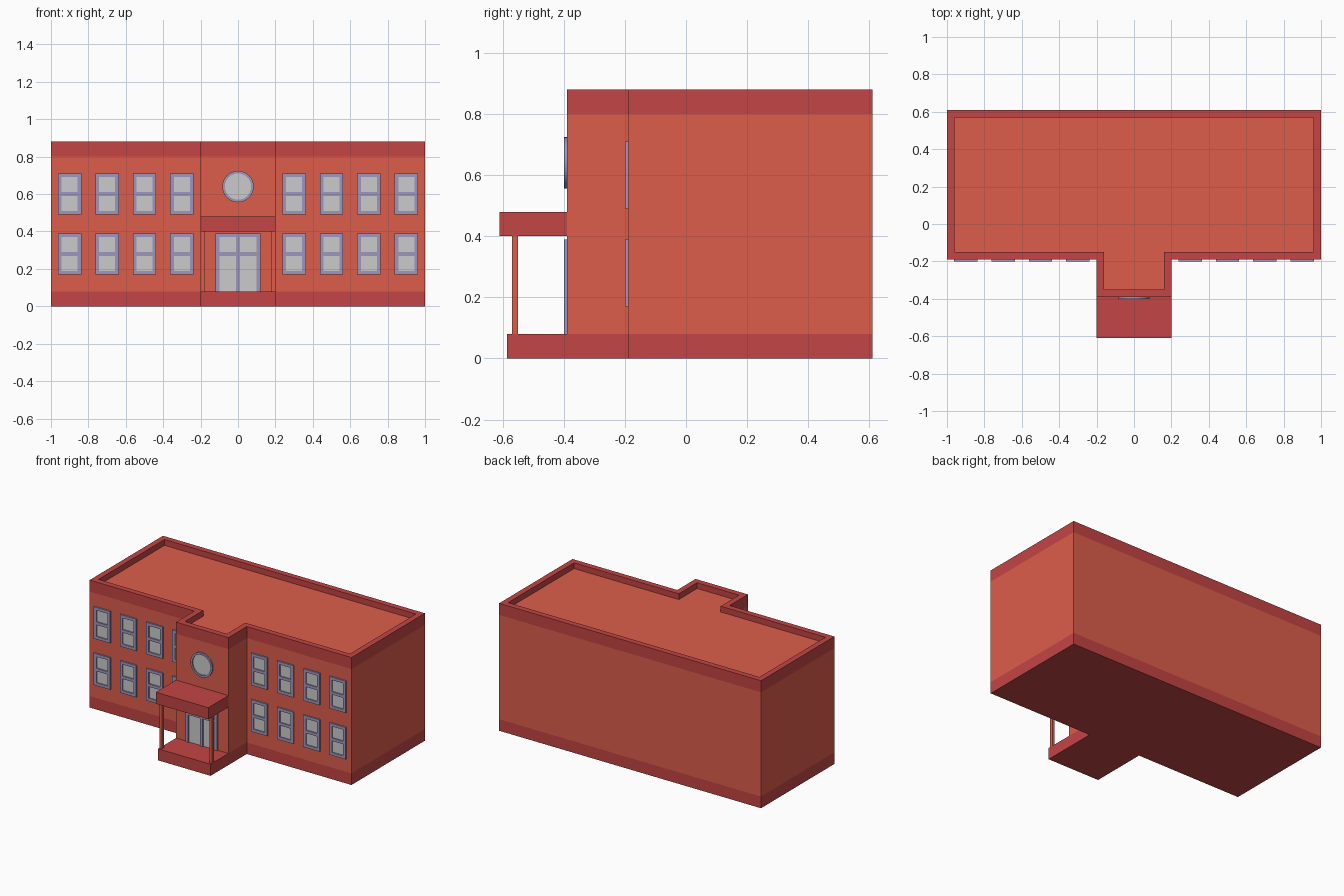
import bpy, bmesh, math

if "Cube" in bpy.data.objects:
    bpy.data.objects.remove(bpy.data.objects["Cube"])


def material(name, rgb):
    m = bpy.data.materials.new(name)
    m.diffuse_color = (*rgb, 1)
    m.use_nodes = True
    m.node_tree.nodes["Principled BSDF"].inputs["Base Color"].default_value = m.diffuse_color
    return m


ORANGE = material("orange_wall", (0.72, 0.11, 0.07))
RED = material("red_trim", (0.55, 0.058, 0.058))
LILAC = material("lilac_frame", (0.34, 0.31, 0.51))


def finish(name, bm, mats=(), loc=(0, 0, 0)):
    bmesh.ops.recalc_face_normals(bm, faces=bm.faces)
    me = bpy.data.meshes.new(name)
    bm.to_mesh(me)
    bm.free()
    for m in mats:
        me.materials.append(m)
    return place(name, me, loc)


def place(name, me, loc):
    ob = bpy.data.objects.new(name, me)
    ob.location = loc
    bpy.context.collection.objects.link(ob)
    return ob


def add_box(bm, x0, x1, y0, y1, z0, z1):
    vs = bmesh.ops.create_cube(bm, size=1)["verts"]
    for v in vs:
        v.co.x = x0 if v.co.x < 0 else x1
        v.co.y = y0 if v.co.y < 0 else y1
        v.co.z = z0 if v.co.z < 0 else z1


def box(name, mat, *dims):
    bm = bmesh.new()
    add_box(bm, *dims)
    return finish(name, bm, [mat])


def pane(name, x, z0, z1, y, loc=(0, 0, 0)):
    bm = bmesh.new()
    bm.faces.new([bm.verts.new(c) for c in
                  ((-x, y, z0), (x, y, z0), (x, y, z1), (-x, y, z1))])
    return finish(name, bm, (), loc)


# Building shell: T-shaped plan, colour bands, parapet and sunken roof
def t_plan(d, z):
    x, f, s, p, b = 1 - d, 0.2 - d, -0.19 + d, -0.39 + d, 0.61 - d
    return [(c[0], c[1], z) for c in ((-x, b), (-x, s), (-f, s), (-f, p),
                                      (f, p), (f, s), (x, s), (x, b))]


bm = bmesh.new()
levels = [(0, 0), (0, 0.08), (0, 0.80), (0, 0.88), (0.04, 0.88), (0.04, 0.84)]
rings = [[bm.verts.new(c) for c in t_plan(d, z)] for d, z in levels]
for i, (a, b) in enumerate(zip(rings, rings[1:])):
    for k in range(8):
        n = (k + 1) % 8
        f = bm.faces.new((a[k], a[n], b[n], b[k]))
        f.material_index = 0 if i == 1 else 1
bm.faces.new(rings[0]).material_index = 1
bm.faces.new(rings[-1]).material_index = 0
finish("building_shell", bm, [ORANGE, RED])

# Porch: step, canopy and two posts
box("porch_step", RED, -0.2, 0.2, -0.585, -0.39, 0, 0.08)
box("porch_canopy", RED, -0.2, 0.2, -0.61, -0.39, 0.40, 0.48)
for side, x in (("left", -0.2), ("right", 0.18)):
    box(f"porch_post_{side}", ORANGE, x, x + 0.02, -0.57, -0.55, 0.08, 0.40)

# Sash windows: one frame and pane, repeated in two rows
bm = bmesh.new()
W, H, T, D = 0.0625, 0.11, 0.02, 0.01
for sx in (-1, 1):
    a, b = sorted((sx * W, sx * (W - T)))
    add_box(bm, a, b, -D, 0, -H, H)
for z in (-H, -T / 2, H - T):
    add_box(bm, -W + T, W - T, -D, 0, z, z + T)
spots = [(s * x, -0.19, z) for z in (0.28, 0.60)
         for s in (-1, 1) for x in (0.3, 0.5, 0.7, 0.9)]
frame = finish("window_frame", bm, [LILAC], spots[0])
glass = pane("window_glass", W - T, -H + T, H - T, -0.002, spots[0])
for p in spots[1:]:
    place("window_frame", frame.data, p)
    place("window_glass", glass.data, p)

# Double door
bm = bmesh.new()
for a, b in ((-0.12, -0.10), (-0.01, 0.01), (0.10, 0.12)):
    add_box(bm, a, b, -0.40, -0.39, 0.08, 0.39)
for a, b in ((-0.10, -0.01), (0.01, 0.10)):
    for z in (0.27, 0.37):
        add_box(bm, a, b, -0.40, -0.39, z, z + 0.02)
finish("door_frame", bm, [LILAC])
pane("door_glass", 0.10, 0.08, 0.37, -0.392)

# Round window above the canopy
N = 32
bm = bmesh.new()
loops = [[bm.verts.new((r * math.cos(2 * math.pi * k / N), y,
                        r * math.sin(2 * math.pi * k / N))) for k in range(N)]
         for r, y in ((0.084, 0), (0.084, -0.01), (0.07, -0.01), (0.07, 0))]
for i in range(4):
    a, b = loops[i], loops[(i + 1) % 4]
    for k in range(N):
        n = (k + 1) % N
        bm.faces.new((a[k], a[n], b[n], b[k]))
ring = finish("round_window_frame", bm, [LILAC], (0, -0.39, 0.64))
bpy.context.view_layer.objects.active = ring
ring.select_set(True)
bpy.ops.object.shade_smooth_by_angle(angle=math.radians(30))

bm = bmesh.new()
bm.faces.new([bm.verts.new((0.07 * math.cos(2 * math.pi * k / N), -0.002,
                            0.07 * math.sin(2 * math.pi * k / N)))
              for k in range(N)])
finish("round_window_glass", bm, (), (0, -0.39, 0.64))

# Single-sided panes face the front
for ob in bpy.context.collection.objects:
    if ob.name.endswith("_glass") and ob.data.polygons[0].normal.y > 0:
        ob.data.flip_normals()
